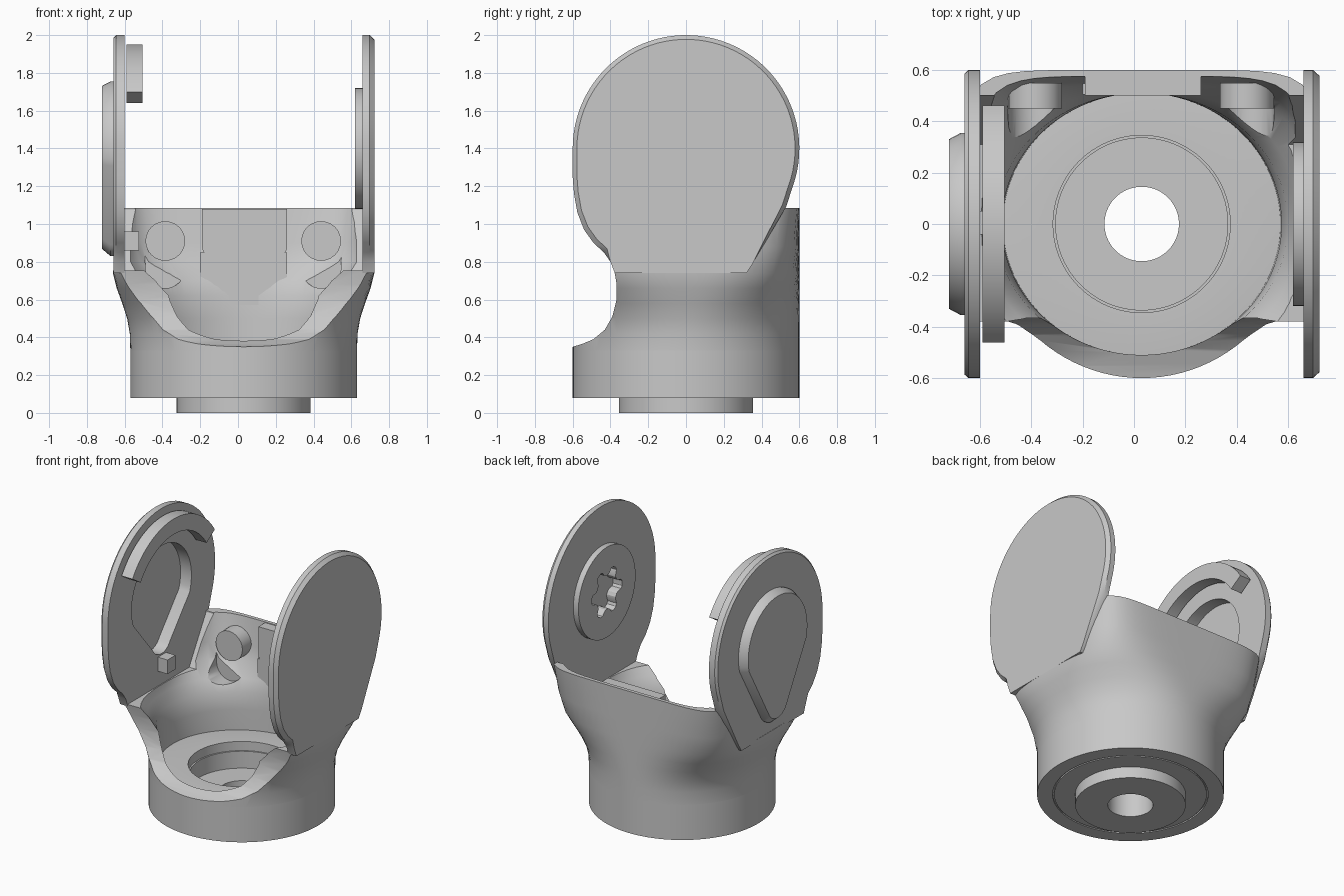
import bpy, bmesh, math
from math import sin, cos, pi, radians

cube = bpy.data.objects.get("Cube")
if cube:
    bpy.data.objects.remove(cube, do_unlink=True)

COLOUR = (0.58, 0.58, 0.58, 1)
grey = bpy.data.materials.new("plain grey")
grey.use_nodes = True
grey.diffuse_color = COLOUR
grey.node_tree.nodes["Principled BSDF"].inputs["Base Color"].default_value = COLOUR

CX = 0.03      # axis of the round base
HUB = 1.4      # height of the arm discs
N = 96         # segments around the base


def finish(name, bm):
    bmesh.ops.recalc_face_normals(bm, faces=bm.faces[:])
    mesh = bpy.data.meshes.new(name)
    bm.to_mesh(mesh)
    bm.free()
    ob = bpy.data.objects.new(name, mesh)
    bpy.context.collection.objects.link(ob)
    mesh.materials.append(grey)
    return ob


def loft(name, rings, closed=False):
    """Skin a list of equal-length point rings, capped unless closed."""
    bm = bmesh.new()
    rows = [[bm.verts.new(p) for p in ring] for ring in rings]
    n = len(rows[0])
    for a, b in list(zip(rows, rows[1:])) + ([(rows[-1], rows[0])] if closed else []):
        for i in range(n):
            j = (i + 1) % n
            bm.faces.new((a[i], a[j], b[j], b[i]))
    if not closed:
        bm.faces.new(rows[0])
        bm.faces.new(rows[-1])
    return finish(name, bm)


def prism(name, pts, a, b, axis="x", chamfer=0.0):
    """Extrude a (u, z) outline from a to b; the b end is chamfered above the neck."""
    def place(t, shrink=0.0):
        out = []
        for u, z in pts:
            k = 1 - shrink if z > 0.8 else 1
            u, z = u * k, HUB + (z - HUB) * k
            out.append((t, u, z) if axis == "x" else (u, t, z))
        return out
    rings = [place(a), place(b)]
    if chamfer:
        rings = [place(a), place(b - math.copysign(chamfer, b - a)), place(b, chamfer * 1.5)]
    return loft(name, rings)


def arc(u, z, r, start, end, n):
    return [(u + r * cos(radians(start + (end - start) * i / n)),
             z + r * sin(radians(start + (end - start) * i / n))) for i in range(n + 1)]


def circle(u, z, r, n=48):
    return arc(u, z, r, 0, 360, n)[:-1]


def cut(ob, cutter):
    cutter.hide_render = True
    cutter.hide_set(True)
    m = ob.modifiers.new("cut", "BOOLEAN")
    m.operation, m.object, m.solver = "DIFFERENCE", cutter, "EXACT"
    bpy.context.view_layer.objects.active = ob
    bpy.ops.object.modifier_apply(modifier=m.name)


parts = []

# Turned base: foot, underside groove, floor and stepped cavity
profile = [(0.145, 0), (0.355, 0), (0.355, 0.08), (0.49, 0.08), (0.49, 0.09), (0.5, 0.09),
           (0.5, 0.08), (0.6, 0.08), (0.6, 0.345), (0.54, 0.355), (0.345, 0.355),
           (0.345, 0.29), (0.335, 0.29), (0.335, 0.17), (0.145, 0.17)]
parts.append(loft("round_base", [[(CX + r * cos(2 * pi * i / N), r * sin(2 * pi * i / N), z)
                                  for i in range(N)] for r, z in profile], closed=True))


# Flared wall: circle below, rounded square above, with a round inner well
def section(a, b, power, z):
    ring = []
    for i in range(N):
        c, s = cos(2 * pi * i / N), sin(2 * pi * i / N)
        k = (abs(c) ** power + abs(s) ** power) ** (-1 / power)
        ring.append((CX + a * c * k, b * s * k, z))
    return ring


outside = [(0.33, 0.6, 2), (0.42, 0.603, 2), (0.5, 0.617, 2.1), (0.58, 0.643, 2.35),
           (0.66, 0.672, 2.8), (0.74, 0.692, 3.5), (0.88, 0.692, 4.8), (1.085, 0.69, 7)]
inside = [(0.33, 0.54, 0.51, 2), (0.5, 0.545, 0.51, 2), (0.62, 0.57, 0.51, 2),
          (0.7, 0.61, 0.52, 2.3), (0.8, 0.635, 0.545, 3.5), (0.9, 0.635, 0.555, 4.4),
          (1.085, 0.635, 0.575, 6)]
wall = loft("flared_wall", [section(a, 0.6, p, z) for z, a, p in outside]
            + [section(a, b, p, z) for z, a, b, p in reversed(inside)], closed=True)
opening = [(-0.8, 0.345), (-0.6, 0.35), (-0.55, 0.365), (-0.49, 0.39), (-0.43, 0.44),
           (-0.39, 0.51), (-0.367, 0.6), (-0.367, 0.68), (-0.38, 0.755), (0.31, 0.755),
           (0.5, 1.075), (0.5, 1.3), (-0.8, 1.3)]
cut(wall, prism("opening_cutter", opening, -1, 1))
parts.append(wall)

# Arm plates: a disc running down into a neck
arm = arc(0, HUB, 0.6, -20, 180, 48) + [
    (-0.6, 1.25), (-0.593, 1.16), (-0.575, 1.06), (-0.54, 0.97), (-0.49, 0.9), (-0.435, 0.85),
    (-0.4, 0.8), (-0.377, 0.74), (0.32, 0.74), (0.35, 0.785), (0.53, 1.09)]
left_arm = prism("left_arm", arm, 0.66, 0.722, chamfer=0.025)
right_arm = prism("right_arm", arm, -0.6, -0.66, chamfer=0.015)

# Left hub ring with a lobed socket
hub = prism("left_hub", circle(0, HUB, 0.32), 0.67, 0.62)
lobes = []
for i in range(60):
    t = 2 * pi * i / 60
    r = 0.145 + 0.025 * max(-1, min(1, 2 * cos(6 * t)))
    lobes.append((r * cos(t), HUB + r * sin(t)))
socket = prism("socket_cutter", lobes, 0.6, 0.69)
cut(hub, socket)
cut(left_arm, socket)

# Right arm: egg-shaped outer cover, window, curved rail and peg
egg = arc(0, HUB, 0.355, -15, 195, 36) + arc(0, 0.95, 0.12, 210, 330, 12)
cover = prism("right_cover", egg, -0.645, -0.72, chamfer=0.045)
window = prism("window_cutter", arc(0, HUB, 0.335, -20, 200, 36) + arc(0, 1.08, 0.11, 210, 330, 12),
               -0.5, -0.685)
cut(right_arm, window)
cut(cover, window)
rail = prism("curved_rail", arc(0, HUB, 0.55, 33, 147, 32) + arc(0, HUB, 0.44, 147, 33, 32),
             -0.59, -0.505)
peg = prism("stop_peg", [(-0.04, 0.86), (0.05, 0.86), (0.05, 0.96), (-0.04, 0.96)], -0.61, -0.525)
parts += [left_arm, right_arm, hub, cover, rail, peg]


# Back wall panel: raised block above a shallow plate
def rounded(x0, x1, z0, z1, r):
    return (arc(x0 + r, z0 + r, r, 180, 270, 6) + arc(x1 - r, z0 + r, r, 270, 360, 6)
            + [(x1, z1), (x0, z1)])


parts.append(prism("panel_block", rounded(-0.19, 0.26, 0.83, 1.08, 0.05), 0.585, 0.5, "y"))
parts.append(prism("panel_plate", rounded(-0.2, 0.26, 0.57, 0.85, 0.07), 0.57, 0.505, "y"))

# Paired long rounded pockets in the wall, each with a round pin at the top
for side, x in (("right", -0.385), ("left", 0.44)):
    slot = arc(x, 0.91, 0.11, 0, 180, 16) + arc(x, 0.765, 0.105, 180, 360, 16)
    cut(wall, prism(side + "_pocket_cutter", slot, 0.46, 0.2, "y"))
    parts.append(prism(side + "_pin", circle(x, 0.91, 0.105, 24), 0.55, 0.45, "y"))

# Smooth curved faces, keep edges sharp
bpy.ops.object.select_all(action="DESELECT")
for ob in parts:
    ob.select_set(True)
bpy.context.view_layer.objects.active = parts[0]
bpy.ops.object.shade_smooth_by_angle(angle=radians(30))
